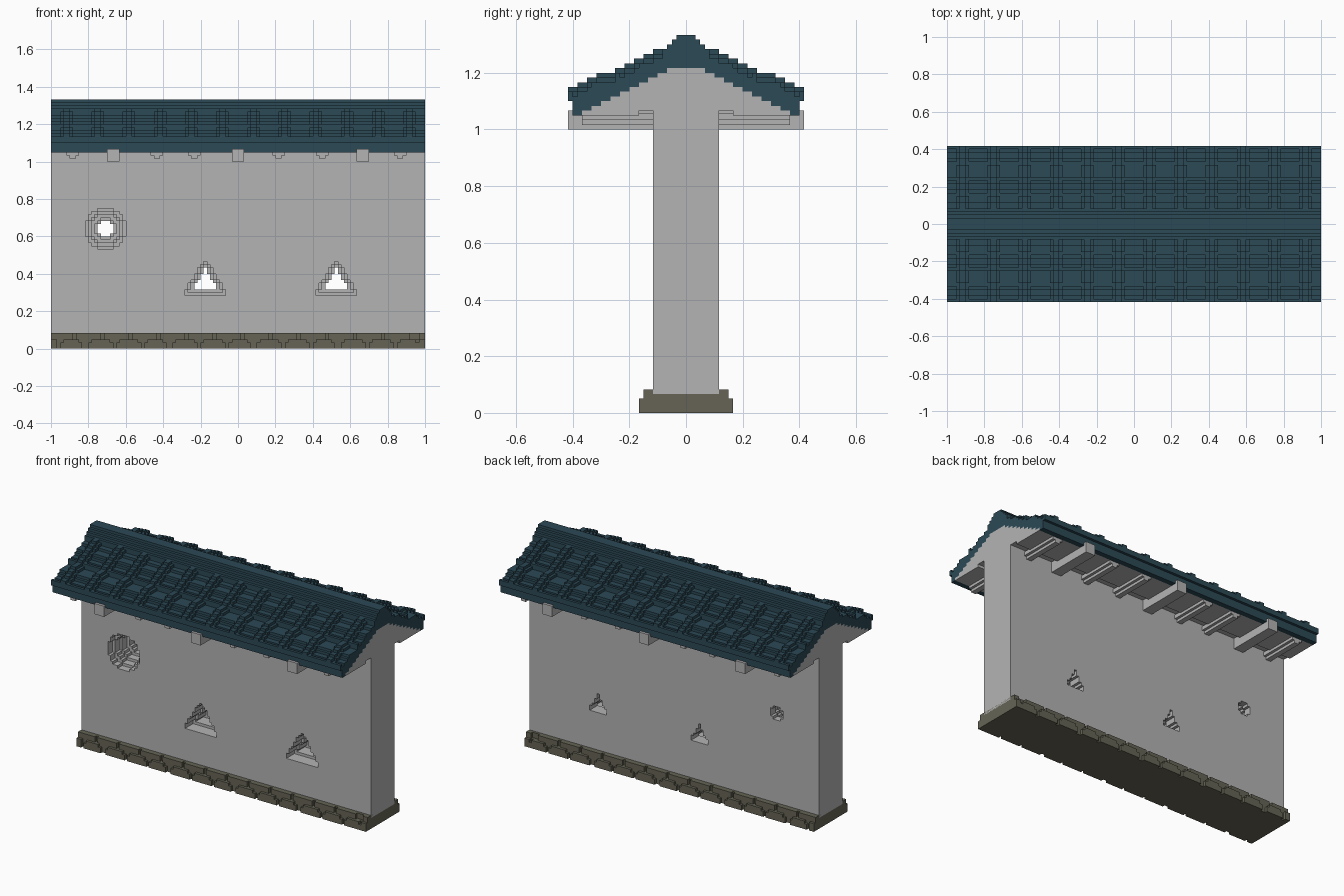
import bpy, bmesh, math

cube = bpy.data.objects.get("Cube")
if cube:
    bpy.data.objects.remove(cube, do_unlink=True)

U = 1 / 60          # size of one block; all dimensions below are in blocks
HALF = 60           # half the wall length


def material(name, rgb):
    m = bpy.data.materials.new(name)
    m.use_nodes = True
    m.diffuse_color = (*rgb, 1)
    bsdf = next(n for n in m.node_tree.nodes if n.type == 'BSDF_PRINCIPLED')
    bsdf.inputs["Base Color"].default_value = (*rgb, 1)
    bsdf.inputs["Roughness"].default_value = 0.9
    return m


PLASTER = material("grey_plaster", (0.456, 0.456, 0.456))
TILE = material("blue_tile", (0.025, 0.067, 0.093))
STONE = material("brown_stone", (0.133, 0.127, 0.091))


def finish(name, bm, mat):
    bmesh.ops.recalc_face_normals(bm, faces=bm.faces)
    bmesh.ops.scale(bm, vec=(U, U, U), verts=bm.verts)
    mesh = bpy.data.meshes.new(name)
    bm.to_mesh(mesh)
    bm.free()
    mesh.materials.append(mat)
    ob = bpy.data.objects.new(name, mesh)
    bpy.context.collection.objects.link(ob)
    return ob


def prism(bm, points, a, b, axis):
    """Extrude a 2D outline along x (points are y,z) or y (points are x,z)."""
    clean = [p for i, p in enumerate(points) if p != points[i - 1]]
    put = (lambda p, t: (t, p[0], p[1])) if axis == 'x' else (lambda p, t: (p[0], t, p[1]))
    face = bm.faces.new([bm.verts.new(put(p, a)) for p in clean])
    ext = bmesh.ops.extrude_face_region(bm, geom=[face])["geom"]
    shift = (b - a, 0, 0) if axis == 'x' else (0, b - a, 0)
    bmesh.ops.translate(bm, vec=shift, verts=[v for v in ext if isinstance(v, bmesh.types.BMVert)])


def box(bm, x0, x1, y0, y1, z0, z1):
    prism(bm, [(x0, z0), (x1, z0), (x1, z1), (x0, z1)], y0, y1, 'y')


def steps(cols, end):
    """Stepped line from (outer distance, height) columns, running inward."""
    pts = []
    for i, (d, z) in enumerate(cols):
        inner = cols[i + 1][0] if i + 1 < len(cols) else end
        pts += [(d, z), (inner, z)]
    return pts


def symmetric(top, bottom):
    """Closed outline from matching right-hand top and bottom step lines."""
    t, b = steps(top, 0), steps(bottom, 0)
    right = b[::-1] + t
    left = [(-d, z) for d, z in t[::-1] + b]
    return [p for p in right if p[0] > 0] + [p for p in left if p[0] < 0]


# ---- Roof body with stepped courses and ridge
under = [(22 - 2 * k, 64 + k) for k in range(10)]
course = [(25, 68), (24, 67), (23, 68), (21, 69), (20, 70), (15, 72), (14, 71), (13, 72),
          (11, 73), (10, 74), (7, 75), (5, 77), (4, 78), (3, 79), (2, 80)]
bm = bmesh.new()
prism(bm, symmetric(course, [(25, 66), (24, 63)] + under), -HALF, HALF, 'x')
finish("roof_body", bm, TILE)

# ---- Raised tile ribs running down both slopes
rib = [(25, 69), (23, 70), (21, 71), (19, 72), (15, 73), (13, 74), (11, 75), (9, 76), (7, 77)]
bm = bmesh.new()
for x in range(-55, 56, 10):
    for s in (-1, 1):
        for half, drop in ((1, 0), (2, 1)):
            line = [(s * d, z - drop) for d, z in steps(rib, 4)]
            prism(bm, line + [(s * 4, 72), (s * 25, 66)], x - half, x + half, 'x')
finish("roof_ribs", bm, TILE)

# ---- Gable and soffit filling under the roof
bm = bmesh.new()
prism(bm, symmetric(under, [(22, 63), (10, 64)]), -HALF, HALF, 'x')
finish("gable", bm, PLASTER)

# ---- Eave beams and small stepped corbels
bm = bmesh.new()
for x in (-40, 0, 40):
    for s in (-1, 1):
        y0, y1 = sorted((6 * s, 25 * s))
        box(bm, x - 2, x + 2, y0, y1, 60, 64)
finish("eave_beams", bm, PLASTER)

bm = bmesh.new()
for x in (-53, -26, -14, 13, 27, 52):
    for s in (-1, 1):
        y0, y1 = sorted((6 * s, 22 * s))
        box(bm, x - 2, x + 2, y0, y1, 62, 63.5)
        box(bm, x - 1, x + 1, y0, y1, 61, 62)
finish("eave_corbels", bm, PLASTER)

# ---- Wall with openings that narrow from front to back
bm = bmesh.new()
box(bm, -HALF, HALF, -7, 7, 4, 64)
wall = finish("wall", bm, PLASTER)
cutters = []


def cut(cx, rows, depth):
    """rows: (bottom z, half width) for each one-block row."""
    right = [p for z, h in rows for p in ((cx + h, z), (cx + h, z + 1))]
    left = [p for z, h in reversed(rows) for p in ((cx - h, z + 1), (cx - h, z))]
    c = bmesh.new()
    prism(c, right + left, -9, depth, 'y')
    ob = finish("opening_cutter", c, PLASTER)
    ob.hide_render = True
    mod = wall.modifiers.new("opening", 'BOOLEAN')
    mod.operation, mod.solver, mod.object = 'DIFFERENCE', 'EXACT', ob
    cutters.append(ob)


# round opening
for k in range(5):
    n = 6 - k
    rows = [(38 + j, round(math.sqrt((n + 0.5) ** 2 - j * j) - 0.5) + 0.5) for j in range(-n, n + 1)]
    cut(-42.5, rows, 9 if k == 4 else -7 + 2.8 * (k + 1))
# triangular openings
for cx in (-10.5, 31.5):
    for k in range(3):
        rows = [(17 + r, 6.5 - int(r * 0.6 + 1e-6) - k) for r in range(k, 11)]
        cut(cx, [r for r in rows if r[1] > 0], 9 if k == 2 else -7 + 4.67 * (k + 1))

# bake the openings and drop the cutters
deps = bpy.context.evaluated_depsgraph_get()
baked = bpy.data.meshes.new_from_object(wall.evaluated_get(deps))
wall.modifiers.clear()
wall.data = baked
for ob in cutters:
    bpy.data.objects.remove(ob, do_unlink=True)

# ---- Stone footing: core, solid ends and two staggered rows of stones
bm = bmesh.new()
box(bm, -HALF, HALF, -9, 9, 0, 3)
box(bm, -HALF, HALF, -8, 8, 3, 5)
for s in (-1, 1):
    x0, x1 = sorted((s * 58, s * HALF))
    box(bm, x0, x1, -10, 10, 0, 3)
    box(bm, x0, x1, -9, 9, 3, 5)
finish("footing_core", bm, STONE)

bm = bmesh.new()
for s in (-1, 1):
    for i, x in enumerate(range(-57, 57, 9)):
        w = 8 if i % 3 else 7
        y0, y1 = sorted((7 * s, 10 * s))
        box(bm, x, min(x + w, 58), y0, y1, 0, 2)
        box(bm, x + 1, min(x + w - 1, 58), y0, y1, 2, 3)
        # upper stone sits over the joint
        y0, y1 = sorted((7 * s, 9 * s))
        box(bm, max(x - 4, -58), x + 4, y0, y1, 3, 5)
finish("footing_stones", bm, STONE)
